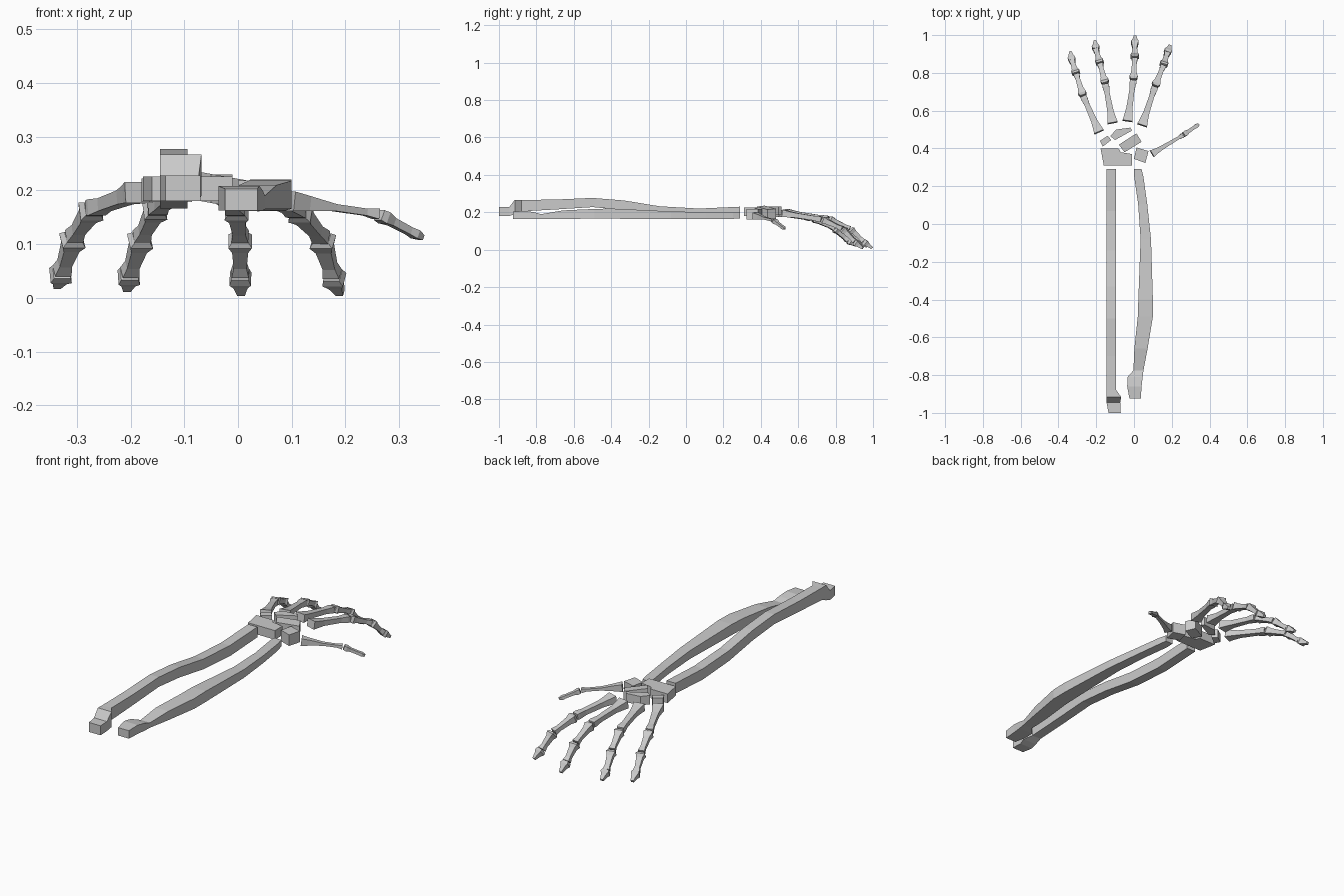
import bpy, bmesh
from mathutils import Vector


def loft(name, rings):
    """Skin matching rings of points and close both ends."""
    bm = bmesh.new()
    vs = [[bm.verts.new(p) for p in r] for r in rings]
    n = len(vs[0])
    for a, b in zip(vs, vs[1:]):
        for i in range(n):
            j = (i + 1) % n
            bm.faces.new((a[i], a[j], b[j], b[i]))
    bm.faces.new(vs[0][::-1])
    bm.faces.new(vs[-1])
    bmesh.ops.recalc_face_normals(bm, faces=bm.faces)
    me = bpy.data.meshes.new(name)
    bm.to_mesh(me)
    bm.free()
    ob = bpy.data.objects.new(name, me)
    bpy.context.collection.objects.link(ob)
    return ob


def forearm(name, sections):
    # sections: y, x range, z range
    loft(name, [[(x0, y, z0), (x1, y, z0), (x1, y, z1), (x0, y, z1)]
                for y, x0, x1, z0, z1 in sections])


def bone(name, p, q, profile):
    # square bone from p to q; profile: fraction, width, height
    p, q = Vector(p), Vector(q)
    d = (q - p).normalized()
    side = d.cross(Vector((0, 0, 1))).normalized()
    up = side.cross(d)
    loft(name, [[p.lerp(q, t) + side * (sx * w / 2) + up * (sz * h / 2)
                 for sx, sz in ((-1, -1), (1, -1), (1, 1), (-1, 1))]
                for t, w, h in profile])


def carpal(name, outline, bottom, top, tilt=0.0):
    x0 = outline[0][0]
    loft(name, [[(x, y, z + tilt * (x - x0)) for x, y in outline]
                for z in (bottom, top)])


# forearm bones
forearm("ulna", [
    (-1.0, -.135, -.07, .18, .228), (-.945, -.145, -.073, .18, .228),
    (-.915, -.145, -.068, .19, .267), (-.88, -.145, -.094, .205, .266),
    (-.7, -.145, -.094, .215, .268), (-.5, -.145, -.094, .228, .277),
    (-.33, -.145, -.094, .212, .263), (-.14, -.145, -.094, .18, .232),
    (.07, -.145, -.094, .166, .22), (.29, -.145, -.094, .178, .23)])
forearm("radius", [
    (-.925, -.024, .036, .163, .203), (-.86, -.036, .04, .163, .208),
    (-.81, -.034, .046, .163, .2), (-.775, -.003, .05, .165, .19),
    (-.66, .002, .072, .165, .21), (-.49, .02, .1, .166, .218),
    (-.4, .023, .1, .166, .22), (-.08, .035, .09, .163, .205),
    (.106, .022, .07, .163, .2), (.25, .001, .05, .165, .2),
    (.29, 0, .04, .168, .2)])

# wrist bones
carpal("wrist_main", [(-.177, .40), (-.082, .40), (-.07, .38), (-.01, .37),
                      (-.01, .31), (-.16, .31)], .18, .226)
carpal("wrist_outer", [(-.18, .44), (-.14, .467), (-.12, .445), (-.165, .41)],
       .178, .222)
carpal("wrist_middle", [(-.125, .465), (-.095, .5), (-.02, .51), (-.01, .495),
                        (-.10, .445)], .185, .23)
carpal("wrist_inner", [(-.08, .42), (.013, .48), (.04, .435), (-.05, .38)],
       .182, .236, -.18)
carpal("wrist_thumb", [(.013, .405), (.077, .386), (.06, .323), (0, .345)],
       .162, .218)

METACARPAL = [(0, .054, .04), (.1, .046, .034), (.3, .033, .026),
              (.75, .027, .024), (.92, .036, .03), (.98, .034, .028)]
PHALANX = [(0, .03, .026), (.1, .044, .036), (.28, .03, .026),
           (.75, .024, .02), (.97, .032, .026)]
TIP = [(0, .032, .028), (.25, .04, .032), (.5, .026, .022), (1, .014, .012)]

# fingers: knuckle chain from wrist to tip
fingers = {
    "little": [(-.185, .487, .196), (-.27, .68, .166), (-.306, .795, .113),
               (-.328, .865, .048), (-.337, .912, .022)],
    "ring": [(-.113, .535, .198), (-.152, .745, .167), (-.18, .85, .112),
             (-.202, .925, .045), (-.207, .97, .016)],
    "middle": [(-.034, .545, .198), (-.003, .765, .166), (.004, .88, .112),
               (.004, .95, .044), (.006, .995, .008)],
    "index": [(.043, .522, .194), (.112, .73, .162), (.156, .84, .111),
              (.176, .905, .042), (.19, .945, .008)],
}
for name, pts in fingers.items():
    parts = [("metacarpal", METACARPAL), ("near_phalanx", PHALANX),
             ("mid_phalanx", PHALANX), ("tip", TIP)]
    for (part, prof), p, q in zip(parts, pts, pts[1:]):
        bone(f"{name}_{part}", p, q, prof)

# thumb
bone("thumb_near_bone", (.095, .372, .18), (.262, .472, .156),
     [(0, .04, .036), (.2, .026, .028), (.5, .02, .013), (.85, .016, .013),
      (.97, .026, .02)])
bone("thumb_tip", (.263, .473, .154), (.342, .527, .112),
     [(0, .024, .02), (.12, .028, .022), (.3, .019, .015), (.7, .018, .014),
      (.85, .022, .016), (1, .012, .01)])
